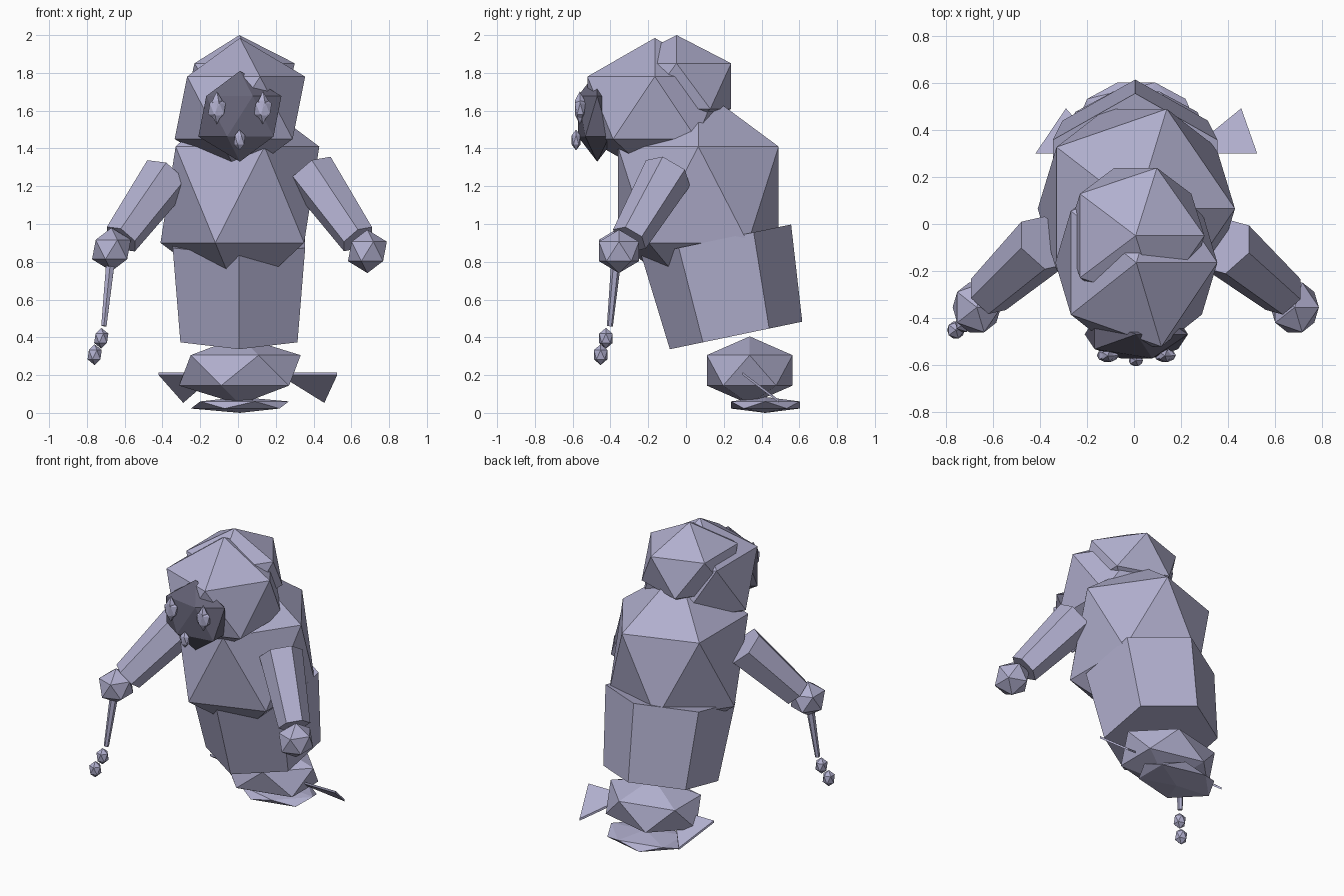
import bpy, bmesh
from mathutils import Vector, Matrix

cube = bpy.data.objects.get("Cube")
if cube:
    bpy.data.objects.remove(cube, do_unlink=True)


def material(name, rgb):
    m = bpy.data.materials.new(name)
    m.use_nodes = True
    m.diffuse_color = (*rgb, 1)
    m.node_tree.nodes["Principled BSDF"].inputs["Base Color"].default_value = (*rgb, 1)
    return m


lavender = material("pale lavender", (0.44, 0.43, 0.62))
slate = material("dark slate", (0.135, 0.13, 0.19))


def finish(name, bm, mat):
    bmesh.ops.recalc_face_normals(bm, faces=bm.faces)
    mesh = bpy.data.meshes.new(name)
    bm.to_mesh(mesh)
    bm.free()
    mesh.materials.append(mat)
    ob = bpy.data.objects.new(name, mesh)
    bpy.context.collection.objects.link(ob)
    return ob


def ball(name, centre, radii, mat=lavender):
    """Twenty-sided ball stretched to three radii."""
    bm = bmesh.new()
    bmesh.ops.create_icosphere(bm, subdivisions=1, radius=1)
    bmesh.ops.transform(bm, verts=bm.verts,
                        matrix=Matrix.Translation(centre) @ Matrix.Diagonal((*radii, 1)))
    return finish(name, bm, mat)


def tube(name, start, end, r1, r2, sides=6, mat=lavender):
    """Tapered prism running between two points."""
    a, b = Vector(start), Vector(end)
    axis = b - a
    bm = bmesh.new()
    bmesh.ops.create_cone(bm, cap_ends=True, segments=sides, radius1=r1, radius2=r2,
                          depth=axis.length)
    # Keep the prism's x axis level so opposite corners point sideways
    z = axis.normalized()
    x = Vector((1, 0, 0))
    x = (x - z * x.dot(z)).normalized()
    rot = Matrix((x, z.cross(x), z)).transposed().to_4x4()
    bmesh.ops.transform(bm, verts=bm.verts, matrix=Matrix.Translation((a + b) / 2) @ rot)
    return finish(name, bm, mat)


def fin(name, corners):
    """Thin three-cornered plate."""
    bm = bmesh.new()
    face = bm.faces.new([bm.verts.new(c) for c in corners])
    ret = bmesh.ops.extrude_face_region(bm, geom=[face], use_keep_orig=True)
    for v in ret["geom"]:
        if isinstance(v, bmesh.types.BMVert):
            v.co.z -= 0.015
    return finish(name, bm, lavender)


# Body and head
ball("torso", (0.01, 0.065, 1.155), (0.47, 0.5, 0.57))
ball("head_back", (0.007, -0.05, 1.73), (0.328, 0.34, 0.27))
ball("head_front", (0.01, -0.165, 1.615), (0.386, 0.42, 0.37))
tube("skirt", (0.265, 0, 0) and (0.005, 0.265, 0.41), (0.005, 0.16, 0.915), 0.358, 0.405)

# Face
ball("face", (0.01, -0.47, 1.57), (0.246, 0.12, 0.24), slate)
for side, x in (("right", -0.112), ("left", 0.132)):
    ball(side + "_eye", (x, -0.56, 1.61), (0.052, 0.032, 0.065))
    ball(side + "_eye_core", (x, -0.562, 1.615), (0.032, 0.03, 0.088))
ball("beak", (0.008, -0.582, 1.445), (0.034, 0.027, 0.055))

# Arms and hands
tube("right_arm", (-0.38, -0.08, 1.25), (-0.62, -0.30, 0.92), 0.135, 0.1)
tube("left_arm", (0.39, -0.095, 1.27), (0.635, -0.30, 0.92), 0.135, 0.1)
ball("right_hand", (-0.67, -0.355, 0.865), (0.115, 0.125, 0.115))
ball("left_hand", (0.685, -0.355, 0.855), (0.115, 0.125, 0.115))

# Hanging rod with beads
tube("rod", (-0.675, -0.37, 0.8), (-0.71, -0.403, 0.46), 0.026, 0.016)
ball("upper_bead", (-0.724, -0.424, 0.395), (0.042, 0.042, 0.055))
ball("lower_bead", (-0.759, -0.452, 0.308), (0.042, 0.042, 0.055))

# Tail and its fins
ball("tail", (0.01, 0.337, 0.225), (0.36, 0.267, 0.18))
ball("tail_tip", (0.01, 0.42, 0.042), (0.29, 0.215, 0.042))
fin("left_fin", ((0.22, 0.3, 0.215), (0.525, 0.3, 0.215), (0.457, 0.493, 0.068)))
fin("right_fin", ((-0.12, 0.3, 0.215), (-0.42, 0.3, 0.215), (-0.29, 0.493, 0.068)))
